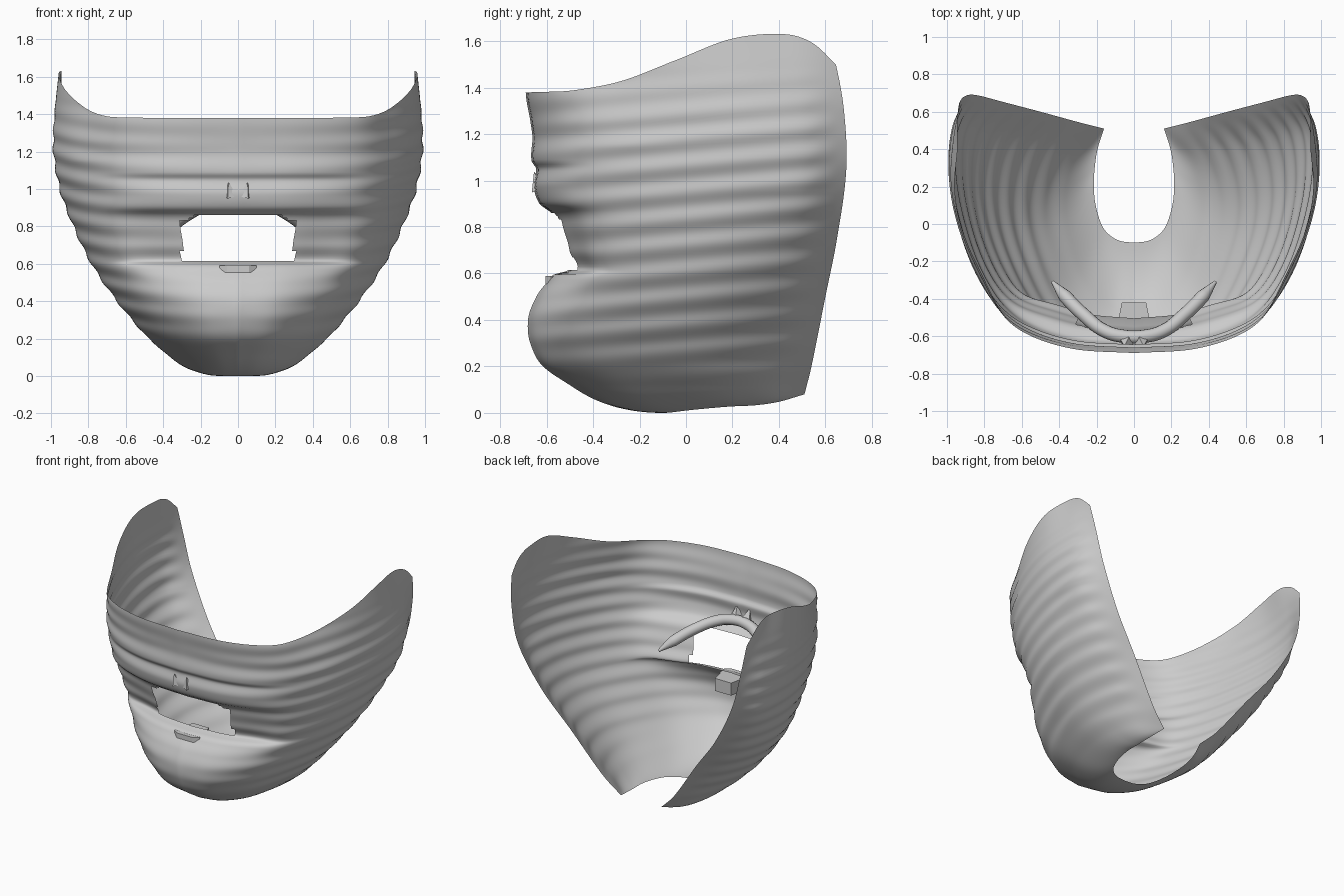
import bpy, bmesh, math
from mathutils import Vector

if "Cube" in bpy.data.objects:
    bpy.data.objects.remove(bpy.data.objects["Cube"])


def spline(knots, t):
    """Smooth curve through (position, value) knots."""
    t = min(max(t, knots[0][0]), knots[-1][0])
    i = 0
    while i < len(knots) - 2 and t > knots[i + 1][0]:
        i += 1

    def slope(k):
        a, b = knots[max(k - 1, 0)], knots[min(k + 1, len(knots) - 1)]
        return (b[1] - a[1]) / (b[0] - a[0])
    (x0, y0), (x1, y1) = knots[i], knots[i + 1]
    h = x1 - x0
    u = (t - x0) / h
    return ((2*u**3 - 3*u**2 + 1) * y0 + (u**3 - 2*u**2 + u) * h * slope(i)
            + (3*u**2 - 2*u**3) * y1 + (u**3 - u**2) * h * slope(i + 1))


def keyed(values):
    return list(enumerate(values))


# Height profiles: half width, front line (with and without mouth recess), back edge
WIDTH = [(.1, .36), (.2, .475), (.4, .65), (.6, .79), (.8, .885), (1, .95), (1.2, .985), (1.4, .98), (1.65, .955)]
FRONT = [(.1, -.47), (.2, -.615), (.3, -.67), (.4, -.68), (.5, -.645), (.56, -.6), (.595, -.57), (.615, -.505),
         (.7, -.53), (.8, -.555), (.86, -.58), (.9, -.63), (.97, -.655), (1.05, -.645), (1.085, -.665),
         (1.2, -.662), (1.38, -.69), (1.65, -.69)]
PLAIN = [(.1, -.47), (.2, -.615), (.3, -.665), (.4, -.675), (.6, -.64), (.8, -.64), (1, -.66), (1.2, -.662),
         (1.38, -.69), (1.65, -.69)]
BACK_Y = [(.08, .51), (.2, .54), (.5, .6), (.75, .65), (1.05, .69), (1.3, .68), (1.5, .645), (1.65, .6)]
BACK_X = [(.08, .16), (.2, .28), (.5, .5), (.75, .69), (1.05, .85), (1.3, .91), (1.5, .935), (1.65, .95)]

# Plan curves from the front centre to the back edge (x share, depth share)
WIDE_X = keyed([0, .32, .57, .74, .87, .955, 1, .985])
WIDE_Y = keyed([0, .015, .07, .16, .31, .49, .68, .86, 1])
LOW_X = keyed([0, .32, .58, .78, .92, 1, .97, .83])
LOW_Y = keyed([0, .03, .11, .22, .38, .55, .7, .85, 1])

# Neck opening and top rim
HOLE_X = keyed([0, .075, .135, .175, .205, .215, .21, .195, .16])
HOLE_Y = keyed([-.1, -.09, -.055, 0, .1, .2, .3, .4, .51])
HOLE_Z = keyed([0, 0, .003, .01, .02, .028, .033, .048, .08])
RIM_Z = keyed([1.38, 1.38, 1.382, 1.39, 1.43, 1.52, 1.61, 1.63]) + [(7.6, 1.59), (8, 1.5)]


def shell_point(s, z):
    w, b = spline(WIDTH, z), spline(BACK_Y, z)
    k = min(max((s - 1.4) / 2.6, 0), 1)
    k = k * k * (3 - 2 * k)
    f = spline(FRONT, z) * (1 - k) + spline(PLAIN, z) * k
    end = [(8, spline(BACK_X, z) / w)]
    t = min(max((z - .2) / .75, 0), 1)
    px = spline(LOW_X + end, s) * (1 - t) + spline(WIDE_X + end, s) * t
    py = spline(LOW_Y, s) * (1 - t) + spline(WIDE_Y, s) * t
    # the corners lean inward towards the rim
    lean = max(0, min(1, (z - 1.15) / .3)) * .045 * math.exp(-((s - 3.8) / 1.0)**2)
    return Vector((w * (px - lean), f + (b - f) * py, z))


def ripple(p, s):
    fade = min(1, max(0, (p.z - .1) / .2)) * min(1, max(0, (1.5 - p.z) / .25))
    fade *= min(1, max(0, (7.8 - s) / .6)) * (.1 + .9 * min(1, s / 4))
    amount = .0055 * fade * math.sin(2 * math.pi * (p.z - .09 * p.y) / .115)
    return p + Vector((p.x, p.y - .1, 0)).normalized() * amount


def column(s):
    hole = Vector((spline(HOLE_X, s), spline(HOLE_Y, s), spline(HOLE_Z, s)))
    low = shell_point(s, .1)
    drop = (shell_point(s, .12) - low) / .02
    ctrl = low - drop * (.1 - hole.z)
    pts = []
    for i in range(12):
        u = i / 12
        pts.append(hole * (1 - u)**2 + ctrl * 2 * u * (1 - u) + low * u * u)
    rim = spline(RIM_Z, s)
    for z0, z1, n in ((.1, .595, 42), (.595, .615, 3), (.615, .86, 18), (.86, 1.1, 24), (1.1, rim, 32)):
        pts += [ripple(shell_point(s, z0 + (z1 - z0) * i / n), s) for i in range(n)]
    return pts + [shell_point(s, rim)]


def new_object(name, bm):
    mesh = bpy.data.meshes.new(name)
    bm.to_mesh(mesh)
    bm.free()
    obj = bpy.data.objects.new(name, mesh)
    bpy.context.collection.objects.link(obj)
    return obj


# Rippled face shell with mouth opening
N = 80
half = [column(8 * i / N) for i in range(N + 1)]
bm = bmesh.new()
grid = []
for k in range(-N, N + 1):
    sign = -1 if k < 0 else 1
    grid.append([bm.verts.new((sign * p.x, p.y, p.z)) for p in half[abs(k)]])
for a, b in zip(grid, grid[1:]):
    for r in range(len(a) - 1):
        quad = (a[r], b[r], b[r + 1], a[r + 1])
        c = sum((v.co for v in quad), Vector()) / 4
        top = .86 - max(0, abs(c.x) - .2) * .3
        if abs(c.x) < .3 and c.y < 0 and .615 < c.z < top:
            continue
        face = bm.faces.new(quad)
        face.smooth = True
new_object("face_shell", bm)

# Curved bar arching over the mouth and running inside the shell
arm = [(.06, -.6, .945, 1), (.16, -.57, .92, 1), (.27, -.485, .865, 1), (.37, -.385, .79, 1), (.435, -.31, .73, .25)]
path = [(-x, y, z, r) for x, y, z, r in reversed(arm)] + arm
curve = bpy.data.curves.new("mouth_bar", 'CURVE')
curve.dimensions = '3D'
curve.bevel_depth = .036
curve.bevel_resolution = 4
curve.use_fill_caps = True
sp = curve.splines.new('BEZIER')
sp.bezier_points.add(len(path) - 1)
for bp, (x, y, z, r) in zip(sp.bezier_points, path):
    bp.co = (x, y, z)
    bp.radius = r
    bp.handle_left_type = bp.handle_right_type = 'AUTO'
bpy.context.collection.objects.link(bpy.data.objects.new("mouth_bar", curve))


def block(name, outline, z0, z1):
    """Upright prism from a plan outline."""
    bm = bmesh.new()
    f = bm.faces.new([bm.verts.new((x, y, z0)) for x, y in outline])
    ext = bmesh.ops.extrude_face_region(bm, geom=[f])
    for v in ext["geom"]:
        if isinstance(v, bmesh.types.BMVert):
            v.co.z = z1
    bmesh.ops.recalc_face_normals(bm, faces=bm.faces)
    return new_object(name, bm)


# Inner catch below the mouth and its front plate
block("inner_catch", [(-.085, -.52), (.085, -.52), (.065, -.42), (-.065, -.42)], .5, .59)
block("lip_plate", [(-.1, -.58), (-.06, -.605), (.06, -.605), (.1, -.58), (.09, -.51), (-.09, -.51)], .555, .59)

# Pair of small studs above the mouth
for side in (-1, 1):
    bpy.ops.mesh.primitive_cone_add(vertices=4, radius1=.04, radius2=0, depth=.08,
                                    location=(side * .045, -.642, 1.0),
                                    rotation=(math.radians(20), 0, side * math.radians(25)))
    bpy.context.object.name = "stud_right" if side > 0 else "stud_left"
